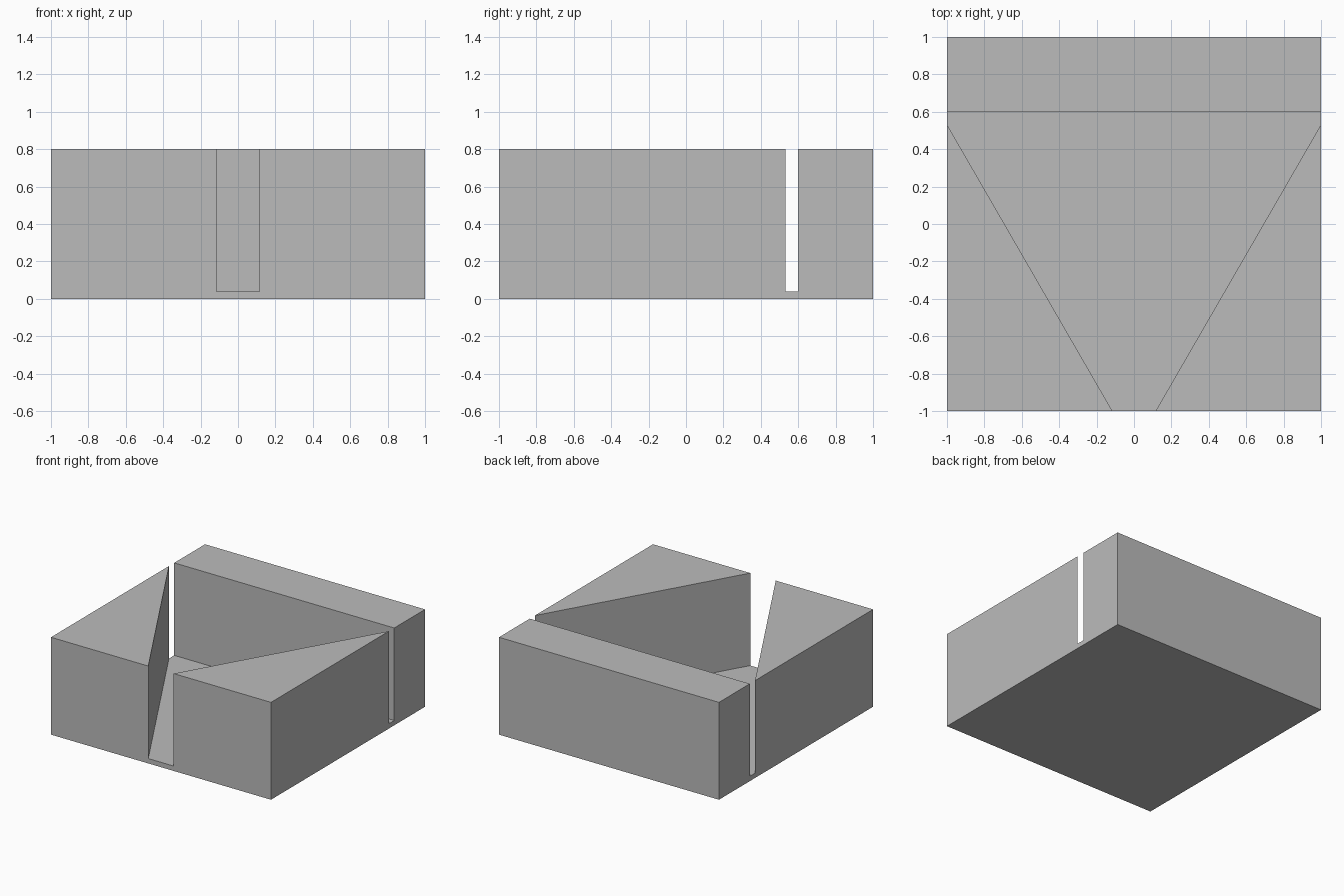
import bpy
import math

default = bpy.data.objects.get("Cube")
if default:
    bpy.data.objects.remove(default, do_unlink=True)

HEIGHT = 0.8
FLOOR = 0.04
APEX_Y, BACK_Y = -1.2, 0.6   # equilateral pocket, its corners overrun the block


def prism(name, outline, z0, z1):
    """Extrude a counter-clockwise outline from z0 to z1."""
    n = len(outline)
    verts = [(x, y, z) for z in (z0, z1) for x, y in outline]
    faces = [tuple(reversed(range(n))), tuple(range(n, 2 * n))]
    faces += [(i, (i + 1) % n, (i + 1) % n + n, i + n) for i in range(n)]
    mesh = bpy.data.meshes.new(name)
    mesh.from_pydata(verts, [], faces)
    obj = bpy.data.objects.new(name, mesh)
    bpy.context.collection.objects.link(obj)
    return obj


# Plain grey material
grey = bpy.data.materials.new("plain_grey")
grey.use_nodes = True
colour = (0.5, 0.5, 0.5, 1)
grey.diffuse_color = colour
grey.node_tree.nodes["Principled BSDF"].inputs["Base Color"].default_value = colour

# Square block
block = prism("block", [(-1, -1), (1, -1), (1, 1), (-1, 1)], 0, HEIGHT)
block.data.materials.append(grey)

# Triangular pocket, open at the front and at both sides
half = (BACK_Y - APEX_Y) / math.sqrt(3)
pocket = prism("pocket_cutter", [(0, APEX_Y), (half, BACK_Y), (-half, BACK_Y)], FLOOR, 1)
pocket.data.materials.append(grey)
pocket.hide_render = True

cut = block.modifiers.new("pocket", "BOOLEAN")
cut.operation = "DIFFERENCE"
cut.solver = "EXACT"
cut.object = pocket

# Apply the cut and discard the cutter
bpy.context.view_layer.objects.active = block
bpy.ops.object.modifier_apply(modifier=cut.name)
bpy.data.objects.remove(pocket, do_unlink=True)
